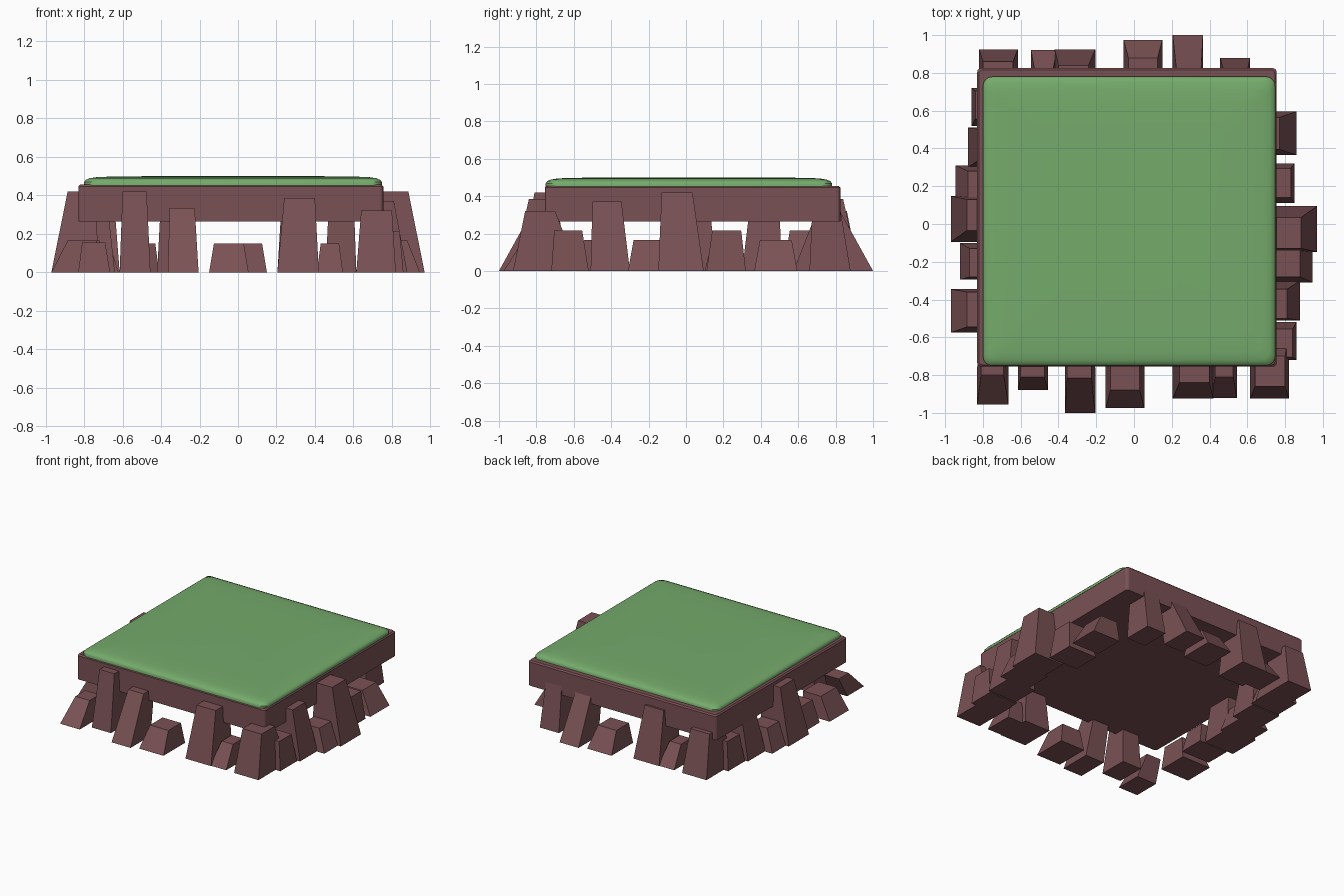
import bpy, bmesh, math

if "Cube" in bpy.data.objects:
    bpy.data.objects.remove(bpy.data.objects["Cube"])

def material(name, rgb):
    m = bpy.data.materials.new(name)
    m.diffuse_color = (*rgb, 1)
    m.use_nodes = True
    m.node_tree.nodes["Principled BSDF"].inputs["Base Color"].default_value = m.diffuse_color
    return m

rock = material("reddish brown rock", (0.195, 0.083, 0.09))
grass = material("grass green", (0.178, 0.405, 0.148))

def finish(name, bm, mat, smooth=False):
    bmesh.ops.recalc_face_normals(bm, faces=bm.faces)
    me = bpy.data.meshes.new(name)
    bm.to_mesh(me)
    bm.free()
    me.materials.append(mat)
    ob = bpy.data.objects.new(name, me)
    bpy.context.collection.objects.link(ob)
    if smooth:
        bpy.ops.object.select_all(action='DESELECT')
        ob.select_set(True)
        bpy.context.view_layer.objects.active = ob
        bpy.ops.object.shade_smooth_by_angle(angle=math.radians(35))
    return ob

def loft(name, rings, mat, smooth=False):
    """Skin a stack of equal-length rings and cap both ends."""
    bm = bmesh.new()
    vs = [[bm.verts.new(p) for p in r] for r in rings]
    n = len(vs[0])
    for a, b in zip(vs, vs[1:]):
        for i in range(n):
            bm.faces.new((a[i], a[(i + 1) % n], b[(i + 1) % n], b[i]))
    bm.faces.new(vs[0])
    bm.faces.new(vs[-1])
    return finish(name, bm, mat, smooth)

def rounded(x0, x1, y0, y1, r, z, inset=0, seg=4):
    pts = []
    x0, x1, y0, y1 = x0 + inset, x1 - inset, y0 + inset, y1 - inset
    for k, (cx, cy) in enumerate([(x1 - r, y1 - r), (x0 + r, y1 - r),
                                  (x0 + r, y0 + r), (x1 - r, y0 + r)]):
        for i in range(seg + 1):
            a = math.pi / 2 * (k + i / seg)
            pts.append((cx + r * math.cos(a), cy + r * math.sin(a), z))
    return pts

# Slab with softened corners and top rim
S = (-0.83, 0.755, -0.755, 0.825)
loft("platform_slab", [rounded(*S, 0.02, 0.265), rounded(*S, 0.02, 0.445),
                       rounded(*S, 0.02, 0.455, 0.009)], rock)

# Gently domed grass cushion
G = (-0.80, 0.748, -0.75, 0.78)
loft("grass_top", [rounded(*G, 0.05, z, i) for i, z in
                   [(0, 0.45), (0, 0.468), (0.008, 0.48), (0.03, 0.489),
                    (0.07, 0.495), (0.16, 0.498), (0.4, 0.50)]], grass, True)

def block(name, axis, turn, b0, b1, t0, t1, out, top_out, h, depth, top_depth):
    """Tapered block. b/t: extent along the side at base/top; out: distance outward."""
    def ring(a, b, o, d, z):
        q = [(a, o), (b, o), (b, o - d), (a, o - d)]
        # axis 'y' = front side (outward is -y), axis 'x' = right side
        p = [(u, -v) if axis == 'y' else (v, u) for u, v in q]
        return [(turn * x, turn * y, z) for x, y in p]
    loft(name, [ring(b0, b1, out, depth, 0), ring(t0, t1, top_out, top_depth, h)], rock)

# Front blocks; the back row is the same row turned half round, minus the corner block
front = [
    (-0.83, -0.665, -0.81, -0.69, 0.955, 0.80, 0.155, 0.20, 0.12),
    (-0.615, -0.455, -0.60, -0.475, 0.88, 0.81, 0.42, 0.22, 0.13),
    (-0.365, -0.205, -0.355, -0.225, 1.0, 0.815, 0.335, 0.24, 0.13),
    (-0.15, 0.055, -0.125, 0.03, 0.975, 0.88, 0.15, 0.26, 0.15),
    (0.205, 0.42, 0.24, 0.40, 0.925, 0.84, 0.385, 0.26, 0.16),
    (0.41, 0.545, 0.43, 0.525, 0.92, 0.81, 0.15, 0.22, 0.12),
    (0.615, 0.82, 0.64, 0.80, 0.925, 0.86, 0.32, 0.35, 0.16),
]
for i, d in enumerate(front):
    block(f"front_block_{i + 1}", 'y', 1, *d)
    if i:
        block(f"back_block_{i + 1}", 'y', -1, *d)

# Side blocks shared by right and left (left is turned half round)
shared = [
    (-0.72, -0.52, -0.705, -0.555, 0.86, 0.84, 0.215, 0.24, 0.15),
    (-0.51, -0.30, -0.50, -0.345, 0.88, 0.81, 0.37, 0.24, 0.13),
    (-0.31, -0.10, -0.28, -0.14, 0.945, 0.88, 0.165, 0.25, 0.14),
    (-0.148, 0.095, -0.13, 0.035, 0.97, 0.885, 0.42, 0.25, 0.14),
]
right_only = [
    (0.11, 0.32, 0.14, 0.295, 0.85, 0.83, 0.215, 0.24, 0.15),
    (0.365, 0.595, 0.395, 0.565, 0.86, 0.77, 0.165, 0.23, 0.14),
]
left_only = [
    (0.10, 0.295, 0.13, 0.28, 0.92, 0.87, 0.165, 0.24, 0.15),
    (0.345, 0.575, 0.36, 0.545, 0.97, 0.885, 0.165, 0.24, 0.15),
]
for i, d in enumerate(shared + right_only):
    block(f"right_block_{i + 1}", 'x', 1, *d)
for i, d in enumerate(shared + left_only):
    block(f"left_block_{i + 1}", 'x', -1, *d)
